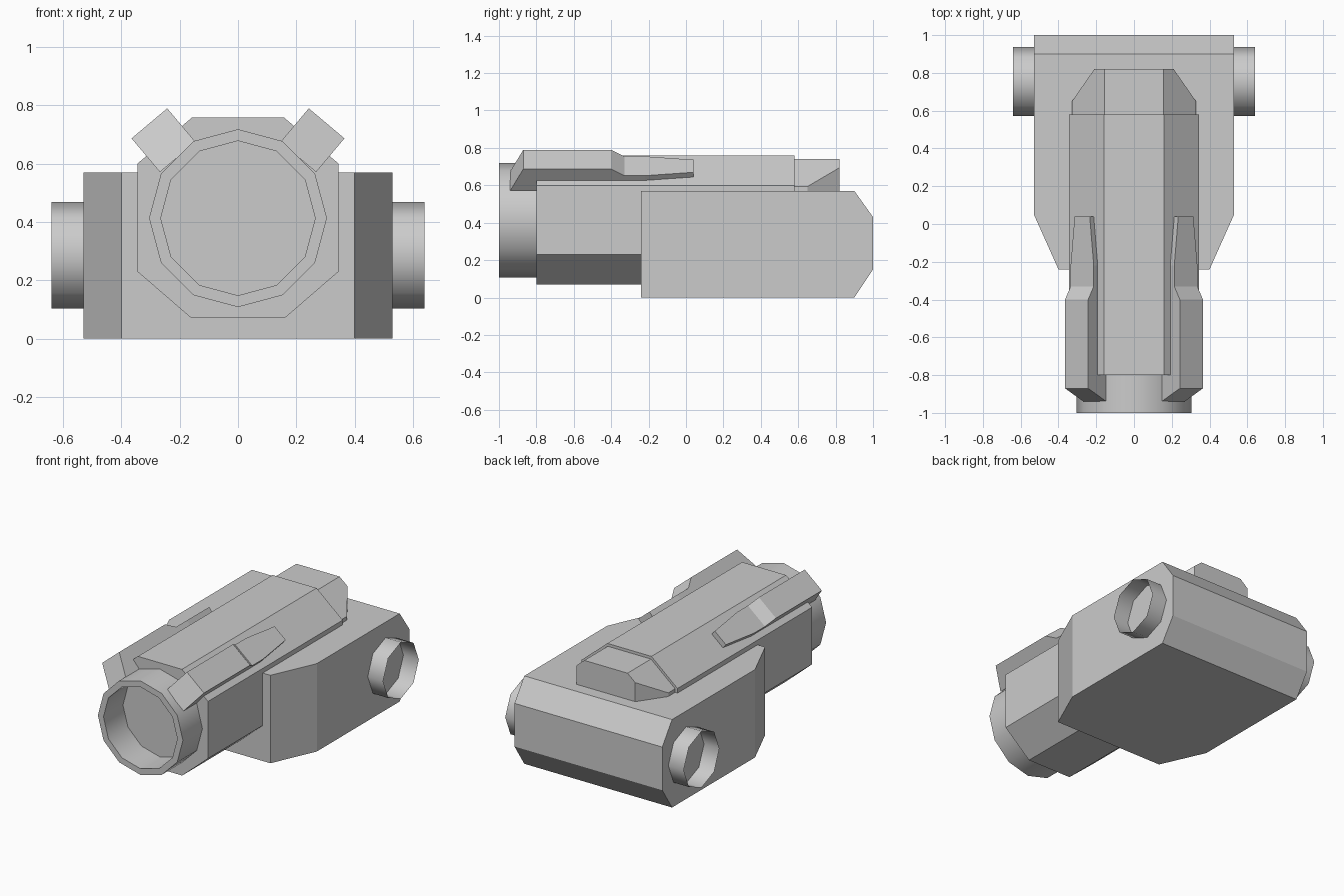
import bpy, bmesh
from math import radians, sin, cos, tau

if "Cube" in bpy.data.objects:
    bpy.data.objects.remove(bpy.data.objects["Cube"])


def loft(name, rings, cap=True, closed=False, smooth=False):
    """Skin a list of equal-length vertex rings into one object."""
    bm = bmesh.new()
    vs = [[bm.verts.new(p) for p in r] for r in rings]
    n = len(rings[0])
    pairs = list(zip(vs, vs[1:]))
    if closed:
        pairs.append((vs[-1], vs[0]))
    for a, b in pairs:
        for i in range(n):
            j = (i + 1) % n
            bm.faces.new((a[i], a[j], b[j], b[i]))
    if cap and not closed:
        bm.faces.new(vs[0])
        bm.faces.new(vs[-1])
    bmesh.ops.recalc_face_normals(bm, faces=bm.faces)
    me = bpy.data.meshes.new(name)
    bm.to_mesh(me)
    bm.free()
    ob = bpy.data.objects.new(name, me)
    bpy.context.collection.objects.link(ob)
    if smooth:
        bpy.ops.object.select_all(action='DESELECT')
        ob.select_set(True)
        bpy.context.view_layer.objects.active = ob
        bpy.ops.object.shade_smooth_by_angle(angle=radians(50))
    return ob


def mirrored(y, half):
    """Cross-section at y from its right half, mirrored across x."""
    return [(x, y, z) for x, z in half] + [(-x, y, z) for x, z in reversed(half)]


# Wide rear housing: tapered front, chamfered back
loft("rear_housing", [mirrored(y, [(w, z0), (w, z1)]) for y, w, z0, z1 in (
    (-.24, .40, 0, .57), (.05, .53, 0, .57), (.90, .53, 0, .57), (1, .53, .15, .43))])

# Eight-sided barrel housing
barrel = [(.16, .07), (.345, .23), (.345, .60), (.158, .758)]
loft("barrel_housing", [mirrored(y, barrel) for y in (-.80, .58)])

# Smaller cap behind the barrel, with its corners cut off
def cap_half(w):
    return [(w, .5), (w, .74 - (w - .155) * .845), (.155, .74)]

loft("rear_cap", [mirrored(y, cap_half(w)) for y, w in ((.57, .328), (.65, .328), (.82, .21))])

# Muzzle ring
def muzzle_ring(y, r):
    return [(r * cos(tau * i / 12), y, .413 + r * sin(tau * i / 12)) for i in range(12)]

loft("muzzle_ring", [muzzle_ring(-.79, .305), muzzle_ring(-1, .305),
                     muzzle_ring(-1, .265), muzzle_ring(-.79, .265)], closed=True, smooth=True)

# Fins on the sloped barrel faces and open side ports, on both sides
FIN = [(-.94, -.87, .076, .08), (-.40, -.40, .076, .08), (-.33, -.33, .03, .08),
       (-.22, -.22, .03, .08), (.04, .04, .03, .052)]

for side, s in (("left", -1), ("right", 1)):
    def fin_point(y, t, h):
        return (s * (.255 + .765 * t + .644 * h), y, .68 - .644 * t + .765 * h)

    loft(side + "_fin", [[fin_point(yb, -w, -.075), fin_point(yb, w, -.075),
                          fin_point(yt, w, h), fin_point(yt, -w, h)]
                         for yb, yt, h, w in FIN])
    loft(side + "_port", [[(s * x, .755 + .183 * cos(tau * i / 8), .286 + .183 * sin(tau * i / 8))
                           for i in range(8)] for x in (.53, .64)], cap=False, smooth=True)
